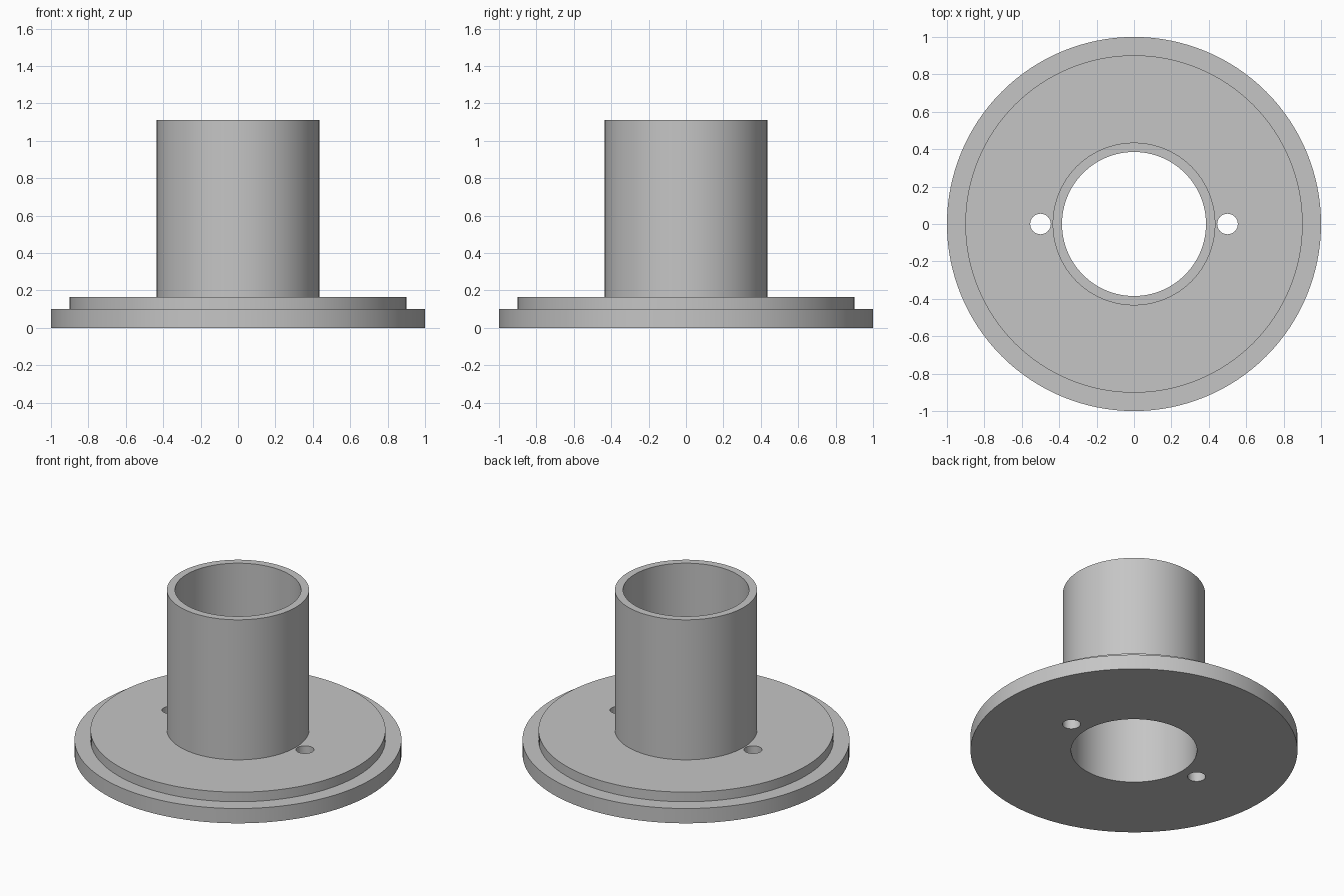
import bpy, bmesh, math

if "Cube" in bpy.data.objects:
    bpy.data.objects.remove(bpy.data.objects["Cube"], do_unlink=True)

SEGMENTS = 128
HOLE_X, HOLE_RADIUS = 0.5, 0.055

grey = bpy.data.materials.new("plain grey")
grey.use_nodes = True
colour = (0.56, 0.56, 0.56, 1)
grey.diffuse_color = colour
grey.node_tree.nodes["Principled BSDF"].inputs["Base Color"].default_value = colour


def lathe(name, profile):
    """Revolve a closed (radius, height) profile around z."""
    bm = bmesh.new()
    verts = [bm.verts.new((r, 0, z)) for r, z in profile]
    edges = [bm.edges.new((v, verts[i - 1])) for i, v in enumerate(verts)]
    bmesh.ops.spin(bm, geom=verts + edges, cent=(0, 0, 0), axis=(0, 0, 1),
                   angle=math.tau, steps=SEGMENTS, use_merge=True)
    bmesh.ops.remove_doubles(bm, verts=bm.verts, dist=1e-5)
    bmesh.ops.recalc_face_normals(bm, faces=bm.faces)
    mesh = bpy.data.meshes.new(name)
    bm.to_mesh(mesh)
    bm.free()
    obj = bpy.data.objects.new(name, mesh)
    bpy.context.collection.objects.link(obj)
    mesh.materials.append(grey)
    return obj


# Stepped round base with a hollow tube, open right through
flange = lathe("flanged_tube", [
    (0.385, 0), (1, 0), (1, 0.1), (0.902, 0.1), (0.902, 0.165),
    (0.435, 0.165), (0.435, 1.11), (0.385, 1.11)])

bpy.ops.object.select_all(action='DESELECT')
bpy.context.view_layer.objects.active = flange
flange.select_set(True)

# Two screw holes through the base, one on each side of the tube
for side in (-1, 1):
    bpy.ops.mesh.primitive_cylinder_add(
        vertices=48, radius=HOLE_RADIUS, depth=0.6, location=(side * HOLE_X, 0, 0.1))
    cutter = bpy.context.object
    cutter.name = "screw_hole_cutter"
    cutter.hide_render = True
    cutter.data.materials.append(grey)
    cut = flange.modifiers.new("screw_hole", 'BOOLEAN')
    cut.operation = 'DIFFERENCE'
    cut.solver = 'EXACT'
    cut.object = cutter
    cutter.select_set(False)
    flange.select_set(True)
    bpy.context.view_layer.objects.active = flange
    bpy.ops.object.modifier_apply(modifier=cut.name)
    bpy.data.objects.remove(cutter, do_unlink=True)

bpy.ops.object.shade_smooth_by_angle(angle=math.radians(30))
